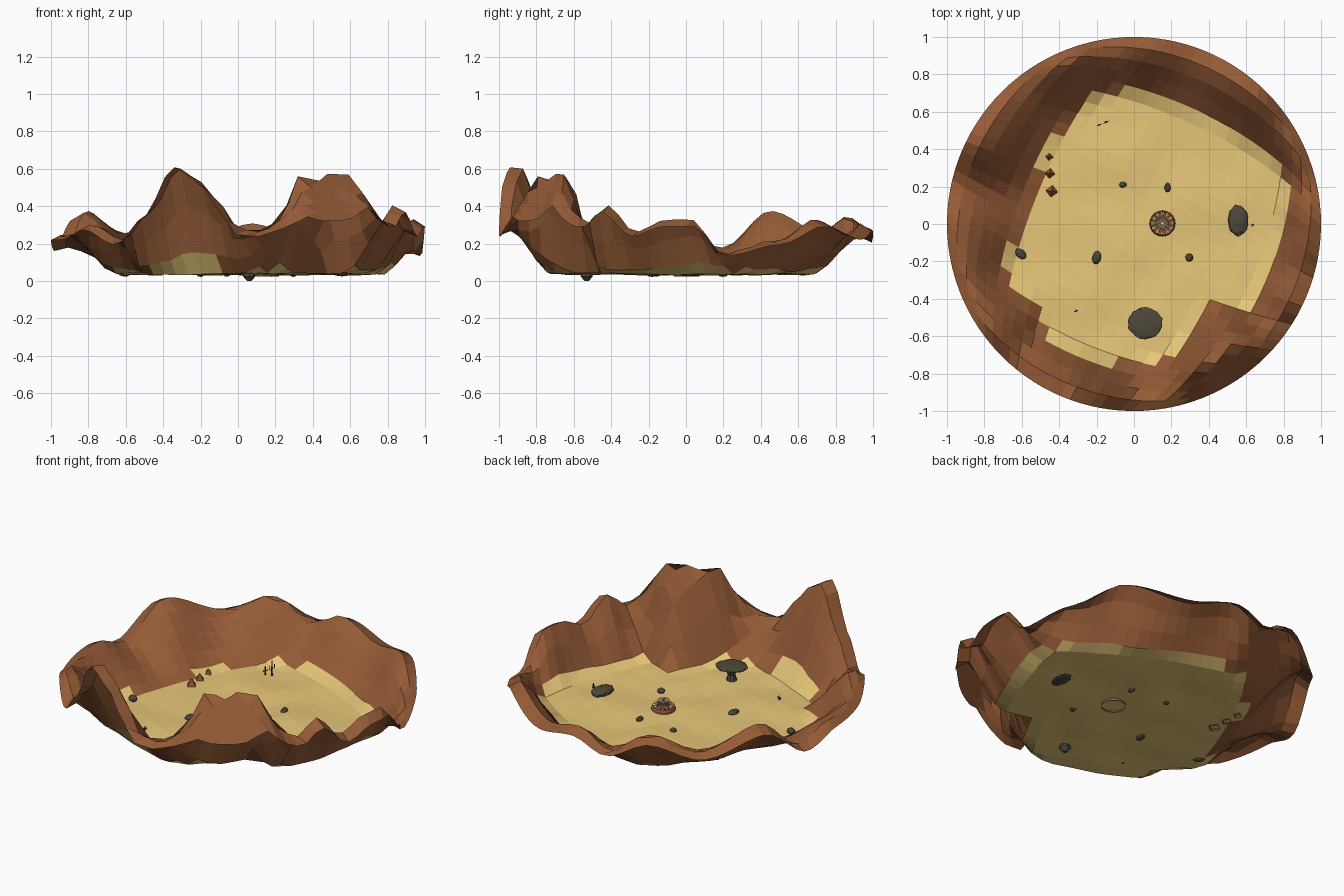
import bpy, bmesh, math, random
from mathutils import Vector, Matrix, noise

if "Cube" in bpy.data.objects:
    bpy.data.objects.remove(bpy.data.objects["Cube"])

random.seed(4)


def mat(name, rgb):
    m = bpy.data.materials.new(name)
    m.diffuse_color = (*rgb, 1)
    m.use_nodes = True
    m.node_tree.nodes["Principled BSDF"].inputs["Base Color"].default_value = m.diffuse_color
    return m


SAND = mat("sand", (0.80, 0.57, 0.19))
CLIFF = mat("cliff", (0.30, 0.105, 0.037))
STONE = mat("stone", (0.075, 0.065, 0.045))
CLAY = mat("clay", (0.28, 0.08, 0.04))
BONE = mat("bone", (0.85, 0.65, 0.33))
TWIG = mat("twig", (0.05, 0.045, 0.03))


def finish(bm, name, *mats):
    me = bpy.data.meshes.new(name)
    bm.to_mesh(me)
    bm.free()
    ob = bpy.data.objects.new(name, me)
    for m in mats:
        me.materials.append(m)
    bpy.context.collection.objects.link(ob)
    return ob


def ring_lerp(table, a):
    """Periodic smooth interpolation of (angle, value) pairs in degrees."""
    table = sorted(table)
    table = [(table[-1][0] - 360, table[-1][1])] + table + [(table[0][0] + 360, table[0][1])]
    a %= 360
    for (a0, v0), (a1, v1) in zip(table, table[1:]):
        if a0 <= a <= a1:
            t = (a - a0) / max(a1 - a0, 1e-6)
            return v0 + (v1 - v0) * t * t * (3 - 2 * t)
    return table[0][1]


# Crest height round the rim, and the corners of the sand floor
CREST = [(2, .33), (12, .15), (30, .22), (47, .33), (69, .25), (86, .31), (98, .23), (113, .35),
         (130, .255), (151, .38), (168, .18), (182, .25), (200, .25), (215, .31), (229, .22),
         (240, .38), (250, .62), (258, .54), (264, .42), (269, .28), (277, .27), (284, .33),
         (293, .57), (312, .58), (321, .35), (326, .32), (333, .42), (343, .27), (353, .33)]
FLOOR = [(.83, .27), (.82, .1), (.76, -.2), (.65, -.47), (.42, -.45), (.2, -.72), (.05, -.77),
         (-.3, -.69), (-.52, -.57), (-.52, -.45), (-.7, -.28), (-.62, -.02), (-.55, .18),
         (-.42, .5), (-.18, .72), (.2, .65), (.55, .5)]
EDGE = [(math.degrees(math.atan2(y, x)) % 360, math.hypot(x, y)) for x, y in FLOOR]


def height(x, y):
    r, a = math.hypot(x, y), math.degrees(math.atan2(y, x)) % 360
    z = 0.036 + 0.013 * noise.noise((x * 4, y * 4, 2))
    start = ring_lerp(EDGE, a) * 0.94
    if r <= start:
        return z
    # the front right mountain crests further in; the front left one is sheer
    inner = math.exp(-((a - 301) / 14) ** 4)
    sheer = math.exp(-((a - 252) / 12) ** 4)
    top_r = 0.94 - 0.10 * inner
    top = ring_lerp(CREST, a)
    if r < top_r:
        t = (r - start) / (top_r - start)
        t = 0.3 * t + 0.7 * t * t * (3 - 2 * t)
        return z + (top - z) * t
    t = (r - top_r) / (1 - top_r)
    return top * (1 - t * (0.12 + 0.32 * inner - 0.10 * sheer))


# Terrain: a square grid mapped onto a disc
N, TURN = 26, Matrix.Rotation(math.radians(-23), 3, 'Z')
bm = bmesh.new()
grid = []
for j in range(N + 1):
    row = []
    for i in range(N + 1):
        u, v = 2 * i / N - 1, 2 * j / N - 1
        p = TURN @ Vector((u * math.sqrt(1 - v * v / 2), v * math.sqrt(1 - u * u / 2), 0))
        p.z = height(p.x, p.y)
        row.append(bm.verts.new(p))
    grid.append(row)
for j in range(N):
    for i in range(N):
        f = bm.faces.new((grid[j][i], grid[j][i + 1], grid[j + 1][i + 1], grid[j + 1][i]))
        c = f.calc_center_median()
        a = math.degrees(math.atan2(c.y, c.x))
        f.material_index = int(math.hypot(c.x, c.y) > ring_lerp(EDGE, a) * 0.975)
finish(bm, "desert_bowl", SAND, CLIFF)


# Faceted stones
def stone(name, loc, size, turn=0, sub=2):
    bm = bmesh.new()
    bmesh.ops.create_icosphere(bm, subdivisions=sub, radius=1)
    for v in bm.verts:
        v.co *= random.uniform(0.92, 1.05)
        v.co = Vector((v.co.x * size[0], v.co.y * size[1], v.co.z * size[2]))
    ob = finish(bm, name, STONE)
    ob.location, ob.rotation_euler.z = loc, turn


for k, (x, y, sx, sy, t) in enumerate([(-.06, .21, .02, .016, 0), (.18, .195, .017, .027, 0),
                                       (-.605, -.16, .036, .024, -.7), (-.2, -.18, .023, .037, -.2),
                                       (.295, -.18, .022, .022, 0)]):
    stone(f"small_stone_{k}", (x, y, .040), (sx, sy, .018), t)
stone("flat_boulder", (.557, .018, .047), (.054, .083, .022), 0, 3)
stone("balanced_rock_cap", (.06, -.53, .122), (.094, .084, .013), 0, 3)


# Tapered rod between two points
def rod(bm, a, b, r0, r1, seg=6):
    a, b = Vector(a), Vector(b)
    d = b - a
    m = Matrix.Translation((a + b) / 2) @ d.to_track_quat('Z', 'Y').to_matrix().to_4x4()
    bmesh.ops.create_cone(bm, cap_ends=True, segments=seg, radius1=r0, radius2=r1,
                          depth=d.length, matrix=m)


bm = bmesh.new()
rod(bm, (.06, -.53, 0), (.06, -.53, .025), .012, .034, 9)
rod(bm, (.06, -.53, .025), (.06, -.53, .07), .034, .022, 9)
rod(bm, (.06, -.53, .07), (.06, -.53, .12), .022, .036, 9)
finish(bm, "balanced_rock_stem", STONE)

# Pyramids in a row
for k, (x, y, s) in enumerate([(-.455, .36, .027), (-.45, .27, .032), (-.44, .175, .038)]):
    bm = bmesh.new()
    bmesh.ops.create_cone(bm, cap_ends=False, segments=4, radius1=s, radius2=0, depth=s * 1.4,
                          matrix=Matrix.Translation((x, y, .030 + s * .7))
                          @ Matrix.Rotation(math.radians(-8), 4, 'Z'))
    finish(bm, f"pyramid_{k}", CLAY)

# Pit mouth: lathed ring with an inner beak and inward teeth
PIT = Vector((.152, .003, 0))
bm = bmesh.new()
profile = [(.068, .025), (.069, .045), (.063, .060), (.054, .054), (.034, .050), (.028, .07),
           (.034, .088), (.028, .092), (.022, .075)]
vs = [bm.verts.new(PIT + Vector((r, 0, z))) for r, z in profile]
es = [bm.edges.new(p) for p in zip(vs, vs[1:])]
bmesh.ops.spin(bm, geom=vs + es, cent=PIT, axis=(0, 0, 1), angle=math.tau, steps=20)
bmesh.ops.remove_doubles(bm, verts=bm.verts[:], dist=1e-5)
finish(bm, "pit_mouth", CLAY)
bm = bmesh.new()
for k in range(12):
    d = Vector((math.cos(k * math.tau / 12), math.sin(k * math.tau / 12), 0))
    rod(bm, PIT + d * .058 + Vector((0, 0, .057)), PIT + d * .03 + Vector((0, 0, .064)), .012, .002)
    rod(bm, PIT + d * .033 + Vector((0, 0, .09)), PIT + d * .006 + Vector((0, 0, .093)), .007, .001)
finish(bm, "pit_teeth", BONE)

# Dry, leafless plants: height and branch spread
for k, (x, y, h, w) in enumerate([(-.15, .545, .09, .013), (-.185, .53, .05, .01),
                                  (-.31, -.465, .03, .009), (.635, -.005, .03, .006)]):
    bm = bmesh.new()
    z = .035
    rod(bm, (x, y, z), (x, y, z + h), .005, .003)
    for s, f in ((-1, .35), (1, .5)):
        elbow = (x + s * w, y + s * w / 2, z + h * (f + .05))
        rod(bm, (x, y, z + h * f), elbow, .003, .002)
        rod(bm, elbow, (elbow[0], elbow[1], z + h * (f + .3)), .002, .0015)
    finish(bm, f"dry_plant_{k}", TWIG)
